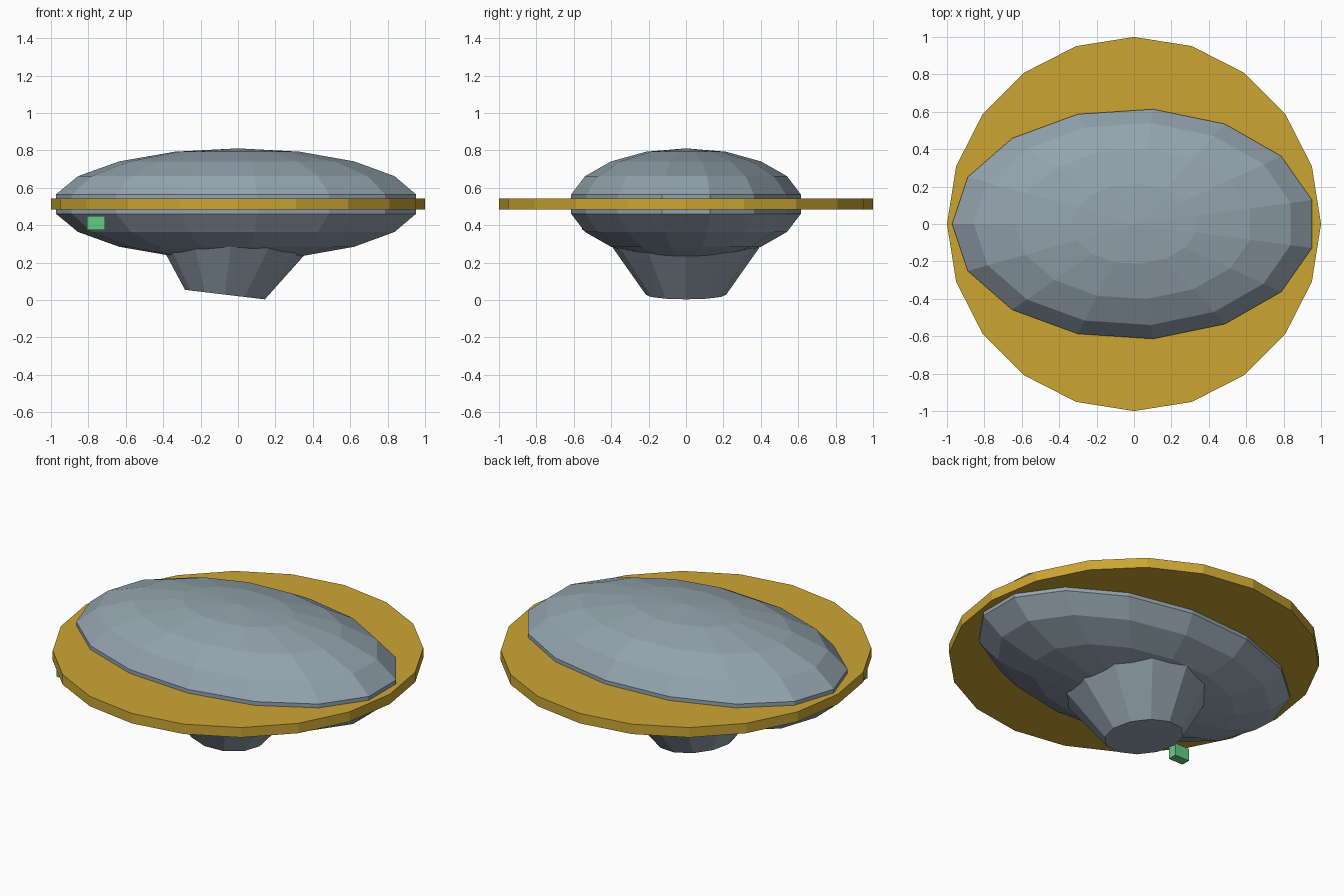
import bpy, bmesh
from math import sin, cos, pi, radians

cube = bpy.data.objects.get("Cube")
if cube:
    bpy.data.objects.remove(cube, do_unlink=True)


def material(name, rgb):
    m = bpy.data.materials.new(name)
    m.use_nodes = True
    m.diffuse_color = (*rgb, 1)
    m.node_tree.nodes["Principled BSDF"].inputs["Base Color"].default_value = (*rgb, 1)
    return m


def finish(name, bm, mat):
    bmesh.ops.recalc_face_normals(bm, faces=bm.faces)
    mesh = bpy.data.meshes.new(name)
    bm.to_mesh(mesh)
    bm.free()
    mesh.materials.append(mat)
    obj = bpy.data.objects.new(name, mesh)
    bpy.context.collection.objects.link(obj)
    return obj


def lathe(name, profile, sides, mat, start=0.0):
    """Turn a bottom-to-top (radius, z) profile; zero radius makes a pole."""
    bm = bmesh.new()
    rings = []
    for r, z in profile:
        n = sides if r > 0 else 1
        angles = [start + 2 * pi * i / sides for i in range(n)]
        rings.append([bm.verts.new((r * cos(a), r * sin(a), z)) for a in angles])
    for low, high in zip(rings, rings[1:]):
        for i in range(sides):
            j = (i + 1) % sides
            corners = [low[i % len(low)], low[j % len(low)],
                       high[j % len(high)], high[i % len(high)]]
            bm.faces.new(list(dict.fromkeys(corners)))
    for ring in (rings[0], rings[-1]):
        if len(ring) > 1:
            bm.faces.new(ring)
    return finish(name, bm, mat)


grey = material("blue grey", (0.29, 0.365, 0.42))
gold = material("gold", (0.60, 0.38, 0.033))
green = material("green", (0.13, 0.60, 0.23))

# Faceted oval hull, one corner pointing to -x
steps = 9
profile = [(0 if i in (0, steps) else sin(pi * i / steps), -cos(pi * i / steps))
           for i in range(steps + 1)]
hull = lathe("hull", profile, 15, grey, start=pi)
hull.scale = (0.988, 0.627, 0.298)
hull.location.z = 0.513

# Thin flat disc around the hull
lathe("ring_disc", [(1, 0.483), (1, 0.542)], 20, gold)

# Tilted tapering foot running up into the hull
foot = lathe("foot", [(0.215, 0), (0.425, 0.3)], 12, grey)
foot.location = (-0.07, 0, 0.029)
foot.rotation_euler.y = radians(6.8)

# Small light hanging below the disc
bm = bmesh.new()
bmesh.ops.create_cube(bm, size=1)
light = finish("signal_light", bm, green)
light.scale = (0.096, 0.054, 0.074)
light.location = (-0.76, -0.528, 0.412)
